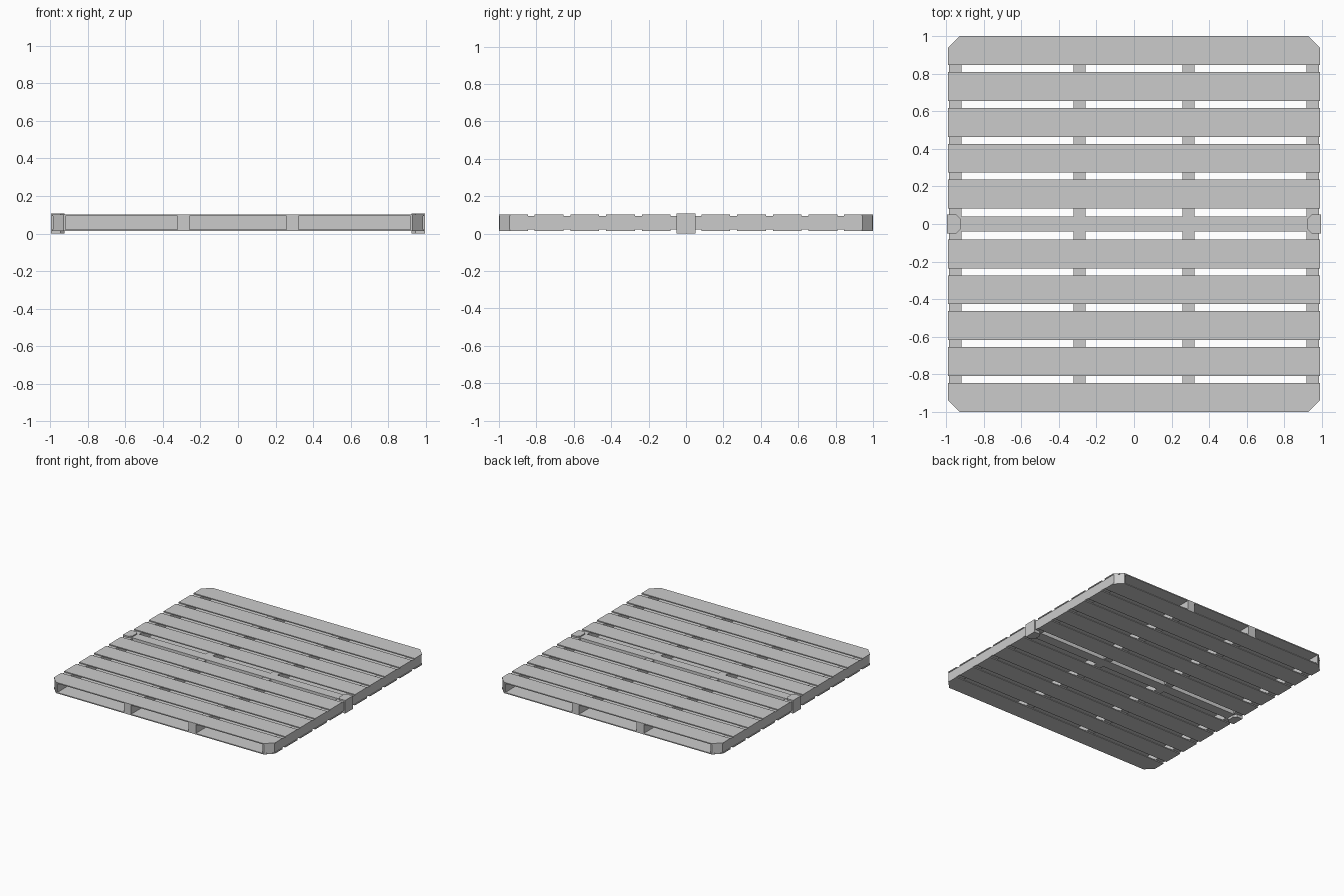
import bpy, bmesh

if "Cube" in bpy.data.objects:
    bpy.data.objects.remove(bpy.data.objects["Cube"])


def prism(name, pts, z0, z1):
    """Extrude a plan outline between two heights."""
    bm = bmesh.new()
    low = [bm.verts.new((x, y, z0)) for x, y in pts]
    face = bm.faces.new(low)
    ext = bmesh.ops.extrude_face_region(bm, geom=[face])
    for v in ext["geom"]:
        if isinstance(v, bmesh.types.BMVert):
            v.co.z = z1
    bmesh.ops.recalc_face_normals(bm, faces=bm.faces)
    me = bpy.data.meshes.new(name)
    bm.to_mesh(me)
    bm.free()
    ob = bpy.data.objects.new(name, me)
    bpy.context.collection.objects.link(ob)
    return ob


def rect(x0, x1, y0, y1):
    return [(x0, y0), (x1, y0), (x1, y1), (x0, y1)]


HX, W, PITCH, CUT = 0.99, 0.154, 0.191, 0.06
LOW, HIGH = (0.014, 0.022), (0.094, 0.102)

# Top and bottom deck slats, outermost ones with clipped corners
for level, (z0, z1) in (("bottom", LOW), ("top", HIGH)):
    for side, s in (("front", -1), ("back", 1)):
        for i in range(5):
            y1 = 1 - i * PITCH
            y0 = y1 - W
            if i == 0:
                pts = [(-HX, y0), (HX, y0), (HX, y1 - CUT),
                       (HX - CUT, y1), (CUT - HX, y1), (-HX, y1 - CUT)]
            else:
                pts = rect(-HX, HX, y0, y1)
            prism(f"{level}_{side}_slat_{i + 1}", [(x, s * y) for x, y in pts], z0, z1)

for side, s in (("left", -1), ("right", 1)):
    # Inner runners
    prism(f"{side}_inner_runner", rect(s * 0.258, s * 0.322, -1, 1), LOW[1], HIGH[0])
    # Outer runners with angled ends
    a, b = 0.918, 0.985
    pts = [(a, -0.998), (0.93, -0.998), (b, -0.943), (b, 0.943), (0.93, 0.998), (a, 0.998)]
    prism(f"{side}_outer_runner", [(s * x, y) for x, y in pts], LOW[1], HIGH[0])
    # Side brackets around the middle beam ends
    pts = [(0.995, -0.05), (0.995, 0.05), (0.945, 0.05), (0.925, 0.03),
           (0.925, -0.03), (0.945, -0.05)]
    prism(f"{side}_bracket", [(s * x, y) for x, y in pts], 0.0, 0.106)

# Middle cross beam
prism("middle_beam", rect(-0.98, 0.98, -0.04, 0.04), 0.018, 0.098)
